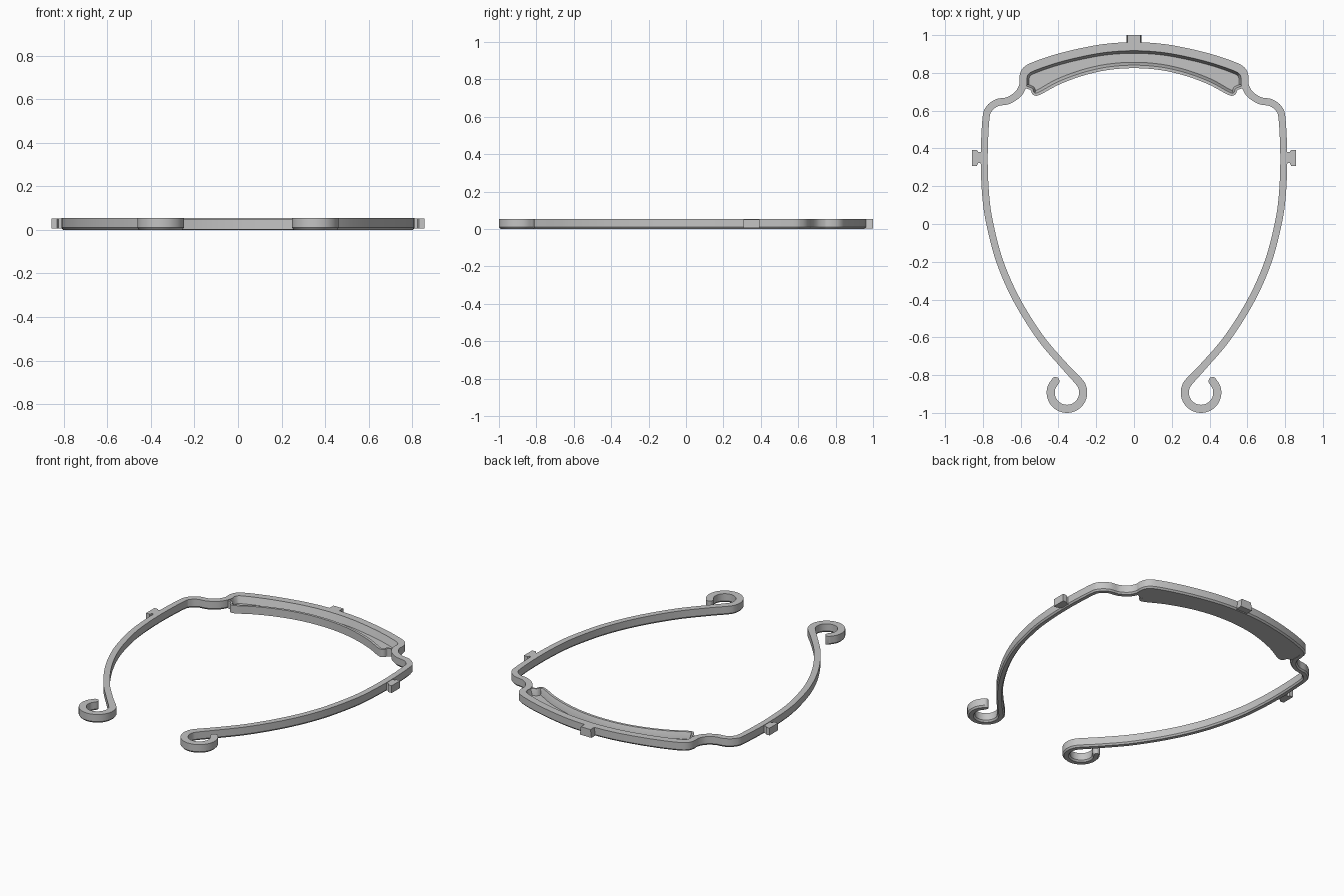
import bpy, bmesh, math
from mathutils import Vector

cube = bpy.data.objects.get("Cube")
if cube:
    bpy.data.objects.remove(cube)

H = 0.055  # overall height

grey = bpy.data.materials.new("light grey plastic")
grey.use_nodes = True
colour = (0.55, 0.55, 0.55, 1)
grey.diffuse_color = colour
grey.node_tree.nodes["Principled BSDF"].inputs["Base Color"].default_value = colour


def finish(bm, name):
    bmesh.ops.recalc_face_normals(bm, faces=bm.faces)
    mesh = bpy.data.meshes.new(name)
    bm.to_mesh(mesh)
    bm.free()
    ob = bpy.data.objects.new(name, mesh)
    bpy.context.collection.objects.link(ob)
    mesh.materials.append(grey)
    bpy.ops.object.select_all(action='DESELECT')
    ob.select_set(True)
    bpy.context.view_layer.objects.active = ob
    bpy.ops.object.shade_smooth_by_angle(angle=math.radians(30))
    return ob


def smooth_path(points, steps=7):
    """Catmull-Rom through (x, y, width) points."""
    p = [Vector(q) for q in points]
    first = Vector((-p[1].x, p[1].y, p[1].z))  # mirrored neighbour at the centre
    p = [first] + p + [2 * p[-1] - p[-2]]
    out = []
    for a, b, c, d in zip(p, p[1:], p[2:], p[3:]):
        for i in range(steps):
            t = i / steps
            out.append(0.5 * (2 * b + (c - a) * t + (2 * a - 5 * b + 4 * c - d) * t * t
                              + (3 * b - a - 3 * c + d) * t ** 3))
    return out + [p[-2]]


def mirrored(half):
    return [Vector((-q.x, q.y, q.z)) for q in reversed(half[1:])] + half


def sweep(name, path, section):
    """Section is (offset in widths, height), offset positive to the outside."""
    bm = bmesh.new()
    rings = []
    for i, q in enumerate(path):
        t = path[min(i + 1, len(path) - 1)] - path[max(i - 1, 0)]
        n = Vector((-t.y, t.x)).normalized()
        rings.append([bm.verts.new((q.x + n.x * o * q.z, q.y + n.y * o * q.z, z))
                      for o, z in section])
    k = len(section)
    for r, s in zip(rings, rings[1:]):
        for j in range(k):
            bm.faces.new((r[j], r[(j + 1) % k], s[(j + 1) % k], s[j]))
    bm.faces.new(rings[0])
    bm.faces.new(rings[-1])
    return finish(bm, name)


def prism(name, outline, z0, z1, spread=0.0):
    """Vertical prism; spread widens its foot in x."""
    bm = bmesh.new()
    low = [bm.verts.new((x + math.copysign(spread, x), y, z0)) for x, y in outline]
    top = [bm.verts.new((x, y, z1)) for x, y in outline]
    bm.faces.new(low)
    bm.faces.new(top)
    for i in range(len(low)):
        j = (i + 1) % len(low)
        bm.faces.new((low[i], low[j], top[j], top[i]))
    return finish(bm, name)


# Brow, shoulder and arm centre lines for one half
brow = [(0, .94, .045), (.15, .931, .045), (.29, .906, .045), (.42, .873, .045),
        (.53, .835, .045), (.573, .81, .043), (.587, .775, .04), (.587, .738, .04)]
arm = [(.612, .69, .039), (.665, .654, .038), (.725, .642, .038), (.767, .61, .038),
       (.784, .555, .037), (.793, .35, .037), (.785, .15, .037), (.763, 0, .037),
       (.71, -.2, .037), (.622, -.4, .037), (.497, -.6, .037), (.37, -.75, .038)]

# Hooked end, then a rounded tip
hook = []
for i in range(11):
    a = math.radians(135 + 27 * i)
    hook.append((.355 + .086 * math.cos(a), -.8925 + .086 * math.sin(a), .043))
half = smooth_path(brow + arm + hook)
end = half[-1].copy()
along = Vector((end.x - half[-2].x, end.y - half[-2].y, 0)).normalized()
for deg in (20, 40, 60, 75, 87):
    a = math.radians(deg)
    tip = end + along * (end.z / 2 * math.sin(a))
    tip.z = end.z * math.cos(a)
    half.append(tip)

# Headband with chamfered lower edges
sweep("headband", mirrored(half),
      [(-.5, H), (.5, H), (.5, .01), (.3, 0), (-.3, 0), (-.5, .01)])

# Sloped wall inside the brow pocket
front = mirrored(smooth_path(brow))
sweep("pocket_wall", front, [(-.3, H - .002), (-.5, H - .002), (-.82, .01), (-.3, .01)])

# Raised lip along the forehead edge of the pocket
lip_half = smooth_path([(0, .841, .032), (.14, .831, .032), (.27, .802, .032),
                        (.4, .754, .032), (.5, .7, .03), (.527, .694, .025),
                        (.54, .718, .024), (.585, .735, .024)])
lip = mirrored(lip_half)
sweep("forehead_lip", lip, [(-.5, H - .004), (0, H - .004), (.5, .01), (.5, .002), (-.5, .002)])

# Thin pocket floor between brow and lip
prism("pocket_floor", [(q.x, q.y) for q in front + lip[::-1]], .001, .012)

# Fastening tabs at the front and both sides
prism("front_tab", [(-.034, .945), (.034, .945), (.034, 1), (-.034, 1)], .004, H, .006)
for name, s in (("left_tab", 1), ("right_tab", -1)):
    shape = [(.795, .322), (.825, .322), (.832, .308), (.857, .308),
             (.857, .392), (.832, .392), (.825, .382), (.795, .382)]
    prism(name, [(s * x, y) for x, y in shape], .006, H - .003)
